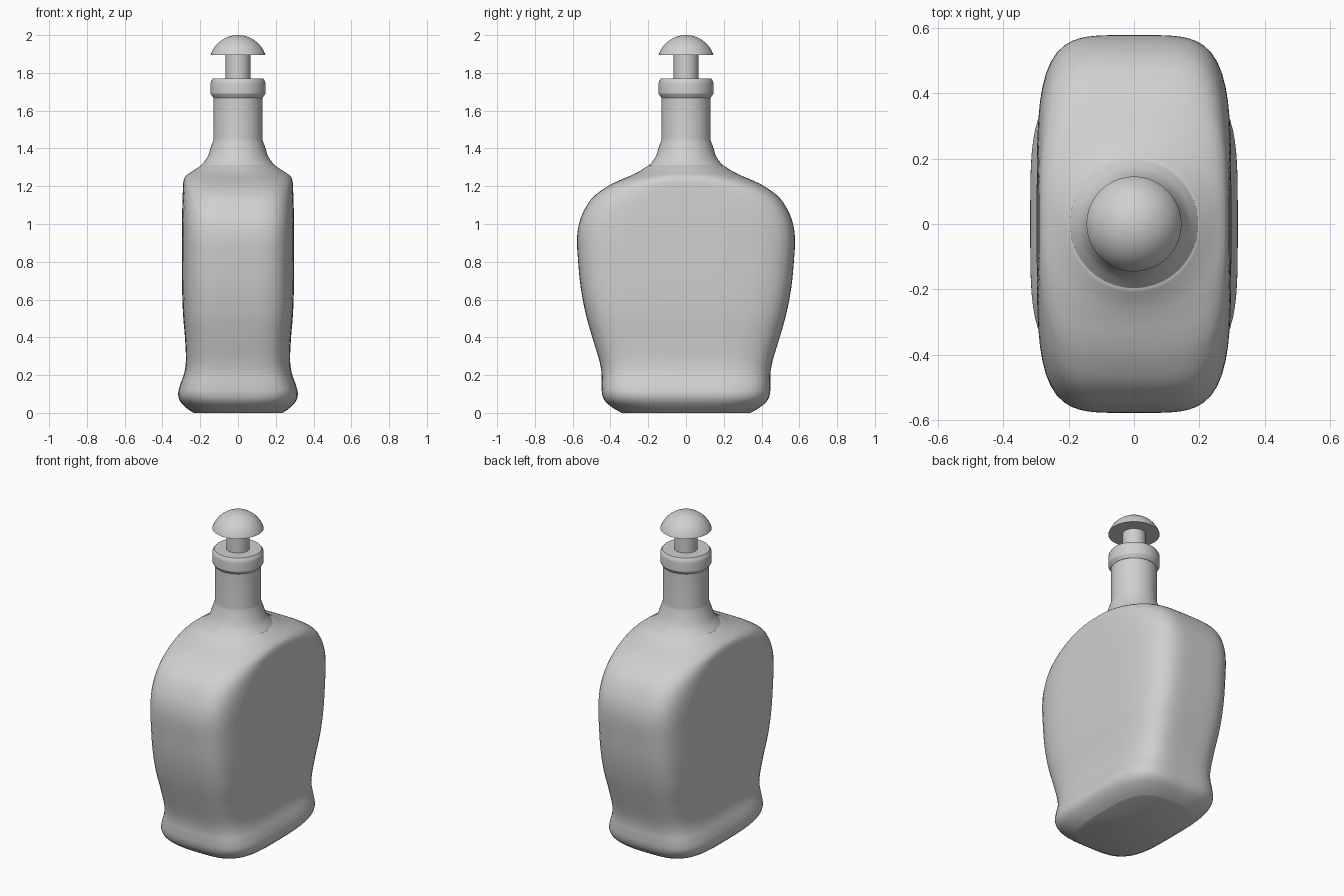
import bpy, bmesh, math

if "Cube" in bpy.data.objects:
    bpy.data.objects.remove(bpy.data.objects["Cube"])

grey = bpy.data.materials.new("plain grey")
grey.diffuse_color = (0.63, 0.63, 0.63, 1)
grey.use_nodes = True
grey.node_tree.nodes["Principled BSDF"].inputs["Base Color"].default_value = grey.diffuse_color


def loft(name, rings, n_side, angle):
    """Skin a stack of rings (z, half x, half y, squareness) and cap both ends."""
    bm = bmesh.new()
    loops = []
    for z, hx, hy, p in rings:
        loop = []
        for i in range(n_side):
            t = 2 * math.pi * i / n_side
            c, s = math.cos(t), math.sin(t)
            r = (abs(c) ** p + abs(s) ** p) ** (-1 / p)
            loop.append(bm.verts.new((hx * r * c, hy * r * s, z)))
        loops.append(loop)
    for a, b in zip(loops, loops[1:]):
        for i in range(n_side):
            j = (i + 1) % n_side
            bm.faces.new((a[i], a[j], b[j], b[i]))
    bm.faces.new(loops[0][::-1])
    bm.faces.new(loops[-1])
    me = bpy.data.meshes.new(name)
    bm.to_mesh(me)
    bm.free()
    me.materials.append(grey)
    ob = bpy.data.objects.new(name, me)
    bpy.context.collection.objects.link(ob)
    bpy.ops.object.select_all(action='DESELECT')
    ob.select_set(True)
    bpy.context.view_layer.objects.active = ob
    bpy.ops.object.shade_smooth_by_angle(angle=math.radians(angle))
    return ob


def smooth(rows, steps):
    """Catmull-Rom interpolation through the ring rows."""
    out = []
    for k in range(len(rows) - 1):
        a, b = rows[max(k - 1, 0)], rows[k]
        c, d = rows[k + 1], rows[min(k + 2, len(rows) - 1)]
        for s in range(steps):
            t = s / steps
            out.append([0.5 * (2 * q + (r - p) * t + (2 * p - 5 * q + 4 * r - u) * t * t
                               + (3 * q - p - 3 * r + u) * t ** 3)
                        for p, q, r, u in zip(a, b, c, d)])
    return out + [list(rows[-1])]


def turned(name, profile, angle=25, sides=64):
    return loft(name, [(z, r, r, 2) for r, z in profile], sides, angle)


# Flattened flask body
body = [
    (0.00, 0.235, 0.34, 3.2), (0.025, 0.272, 0.385, 3.5), (0.06, 0.305, 0.427, 3.8),
    (0.10, 0.317, 0.444, 4.0), (0.15, 0.306, 0.447, 4.1), (0.21, 0.285, 0.447, 4.2),
    (0.28, 0.276, 0.460, 4.3), (0.40, 0.281, 0.496, 4.4), (0.52, 0.291, 0.530, 4.5),
    (0.66, 0.296, 0.557, 4.5), (0.80, 0.297, 0.571, 4.5), (0.92, 0.297, 0.577, 4.5),
    (1.01, 0.297, 0.564, 4.5), (1.09, 0.295, 0.530, 4.4), (1.15, 0.293, 0.484, 4.1),
    (1.20, 0.291, 0.414, 3.7), (1.23, 0.288, 0.355, 3.2), (1.255, 0.276, 0.295, 2.7),
    (1.28, 0.240, 0.245, 2.3), (1.31, 0.195, 0.200, 2.0),
]
loft("bottle_body", smooth(body, 4), 96, 40)

# Flared neck
turned("neck", [(0.198, 1.30), (0.196, 1.31), (0.174, 1.335), (0.158, 1.36), (0.146, 1.40),
                (0.131, 1.442), (0.130, 1.45), (0.130, 1.665), (0.122, 1.68)], 28)

# Collar with chamfered rims
turned("collar", [(0.130, 1.668), (0.144, 1.688), (0.145, 1.69), (0.145, 1.745),
                  (0.143, 1.755), (0.133, 1.77)])

# Stopper stem and dome
turned("stopper_stem", [(0.066, 1.76), (0.066, 1.905)])
R, base = 0.1526, 1.895
a0 = math.asin((base - (2 - R)) / R)
dome = []
for i in range(17):
    a = a0 + (math.pi / 2 - a0) * i / 16 * 0.995
    dome.append((R * math.cos(a), 2 - R + R * math.sin(a)))
turned("stopper_dome", dome, 35)
